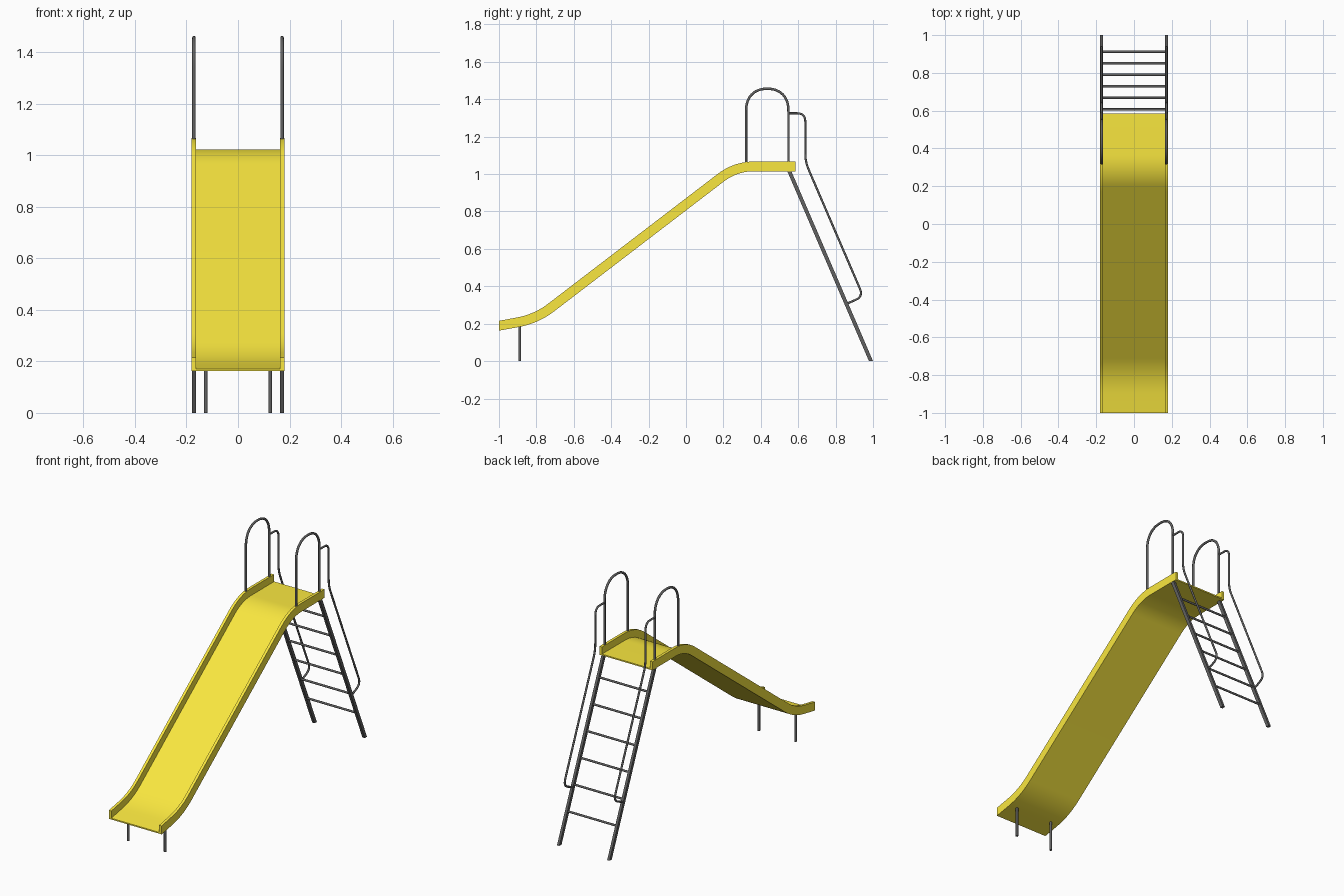
import bpy, bmesh
from math import sin, cos, pi
from mathutils import Vector

if "Cube" in bpy.data.objects:
    bpy.data.objects.remove(bpy.data.objects["Cube"])


def material(name, color):
    m = bpy.data.materials.new(name)
    m.diffuse_color = (*color, 1)
    m.use_nodes = True
    m.node_tree.nodes["Principled BSDF"].inputs["Base Color"].default_value = m.diffuse_color
    return m


YELLOW = material("yellow", (0.95, 0.80, 0.05))
BLACK = material("black", (0.12, 0.12, 0.12))


def rounded(points, radius, steps=6):
    """Replace inner corners of a (y, z) polyline by smooth bends."""
    pts = [Vector(p) for p in points]
    out = [pts[0]]
    for a, b, c in zip(pts, pts[1:], pts[2:]):
        d1, d2 = a - b, c - b
        p = b + d1.normalized() * min(radius, d1.length * 0.49)
        q = b + d2.normalized() * min(radius, d2.length * 0.49)
        for i in range(steps + 1):
            t = i / steps
            out.append(p * (1 - t) ** 2 + b * 2 * t * (1 - t) + q * t * t)
    return out + [pts[-1]]


def tube(name, points, radius):
    cu = bpy.data.curves.new(name, 'CURVE')
    cu.dimensions = '3D'
    cu.bevel_depth = radius
    cu.bevel_resolution = 3
    cu.use_fill_caps = True
    sp = cu.splines.new('POLY')
    sp.points.add(len(points) - 1)
    for p, co in zip(sp.points, points):
        p.co = (*co, 1)
    sp.use_smooth = True
    cu.materials.append(BLACK)
    ob = bpy.data.objects.new(name, cu)
    bpy.context.collection.objects.link(ob)
    return ob


def sweep(name, rings, mat):
    """Skin a list of closed rings and cap both ends."""
    bm = bmesh.new()
    rows = [[bm.verts.new(p) for p in ring] for ring in rings]
    n = len(rows[0])
    for a, b in zip(rows, rows[1:]):
        for i in range(n):
            j = (i + 1) % n
            bm.faces.new((a[i], a[j], b[j], b[i]))
    bm.faces.new(rows[0])
    bm.faces.new(rows[-1][::-1])
    bmesh.ops.recalc_face_normals(bm, faces=bm.faces)
    me = bpy.data.meshes.new(name)
    bm.to_mesh(me)
    bm.free()
    me.materials.append(mat)
    ob = bpy.data.objects.new(name, me)
    bpy.context.collection.objects.link(ob)
    return ob


# Slide chute and platform: U section swept along the side profile
path = rounded([(-1, 0.189), (-0.80, 0.226), (0.265, 1.041), (0.585, 1.041)], 0.1, 10)
path[1:1] = [path[0].lerp(path[1], 0.5)]
section = [(-0.18, -0.026), (0.18, -0.026), (0.18, 0.026), (0.163, 0.026),
           (0.163, -0.018), (-0.163, -0.018), (-0.163, 0.026), (-0.18, 0.026)]
rings = []
for i, p in enumerate(path):
    if i in (0, len(path) - 1):
        nrm = Vector((0, 1))
    else:
        d = (path[i + 1] - path[i]).normalized() + (p - path[i - 1]).normalized()
        nrm = Vector((-d.y, d.x)).normalized()
    rings.append([(x, *(p + nrm * h)) for x, h in section])
slide = sweep("slide_chute", rings, YELLOW)
bpy.context.view_layer.objects.active = slide
slide.select_set(True)
bpy.ops.object.shade_smooth_by_angle(angle=0.6)

# Side profiles of the handrails
arch = [(0.321, 1.03)]
for i in range(25):
    a = pi - pi * i / 24
    c, s = cos(a), sin(a)
    e = 2 / 2.3
    arch.append((0.4345 + 0.1135 * abs(c) ** e * (1 if c > 0 else -1),
                 1.335 + 0.121 * abs(s) ** e))
arch.append((0.548, 1.03))
grip = rounded([(0.548, 1.325), (0.638, 1.325), (0.638, 1.065),
                (0.948, 0.345), (0.862, 0.308)], 0.045)

for side, sx in (("left", -1), ("right", 1)):
    x = 0.171 * sx
    tube(f"{side}_platform_rail", [(x, y, z) for y, z in arch], 0.007)
    tube(f"{side}_ladder_handrail", [(x, *p) for p in grip], 0.006)
    # Slanted ladder stringer, cut level at both ends
    sweep(f"{side}_ladder_stringer",
          [[(x + dx, y + dy, z) for dx, dy in
            ((-0.008, -0.011), (0.008, -0.011), (0.008, 0.011), (-0.008, 0.011))]
           for y, z in ((0.989, 0), (0.552, 1.016))], BLACK)
    # Short leg under the slide exit
    tube(f"{side}_front_leg", [(0.125 * sx, -0.888, 0), (0.125 * sx, -0.888, 0.187)], 0.0075)

# Ladder rungs
for i in range(6):
    y = 0.607 + 0.061 * i
    z = 1.016 * (0.989 - y) / 0.437
    tube(f"ladder_rung_{i + 1}", [(-0.17, y, z), (0.17, y, z)], 0.0065)
